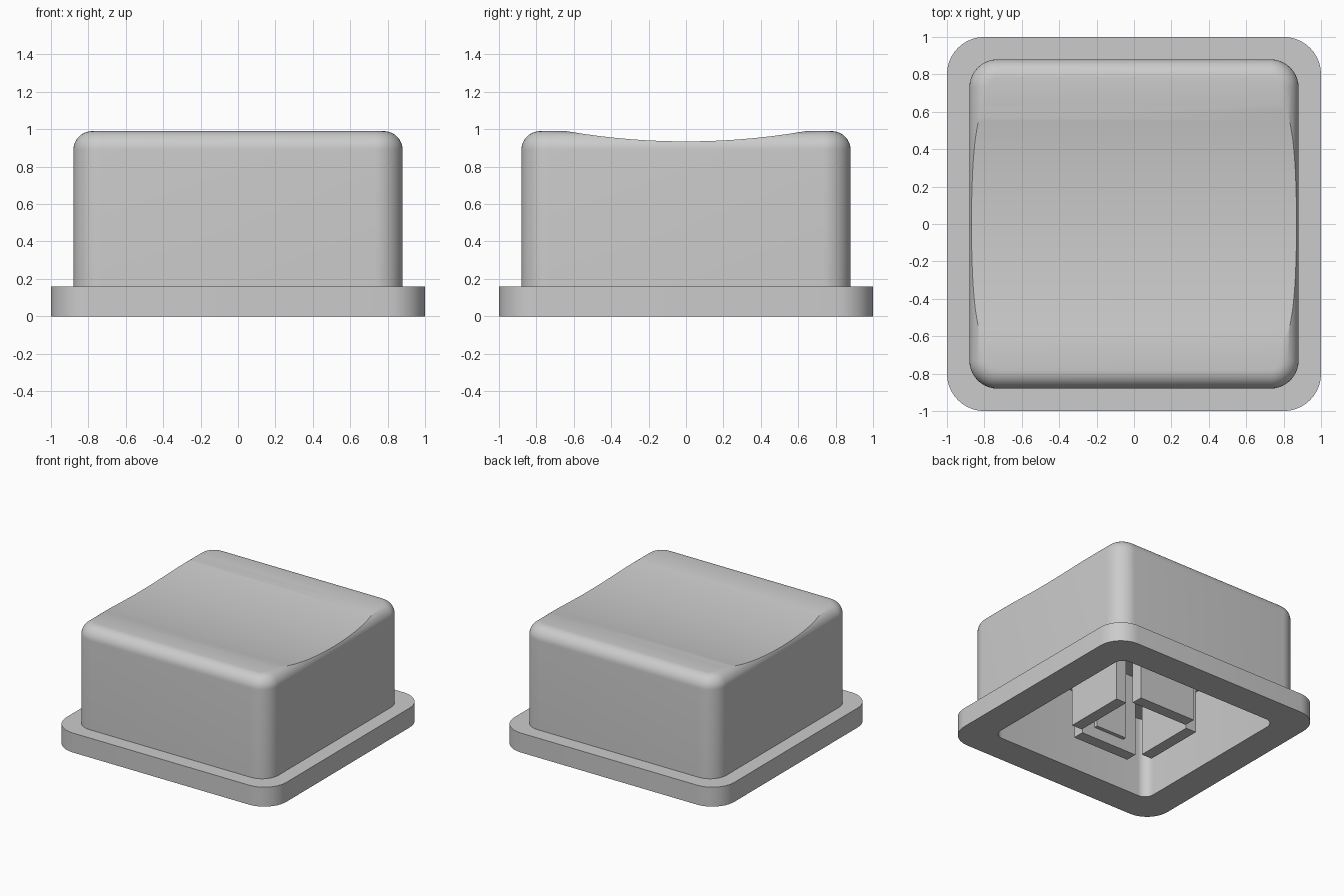
import bpy
import bmesh
import math
from mathutils import Matrix

default = bpy.data.objects.get("Cube")
if default:
    bpy.data.objects.remove(default, do_unlink=True)

# One plain grey plastic
grey = bpy.data.materials.new("grey_plastic")
grey.use_nodes = True
colour = (0.6, 0.6, 0.6, 1)
grey.diffuse_color = colour
grey.node_tree.nodes["Principled BSDF"].inputs["Base Color"].default_value = colour


def finish(name, bm):
    mesh = bpy.data.meshes.new(name)
    bmesh.ops.recalc_face_normals(bm, faces=bm.faces)
    bm.to_mesh(mesh)
    bm.free()
    mesh.materials.append(grey)
    obj = bpy.data.objects.new(name, mesh)
    bpy.context.scene.collection.objects.link(obj)
    return obj


def box(name, x0, x1, y0, y1, z0, z1, corner=0, top_round=0):
    """Box with optional rounded upright corners and rounded top rim."""
    bm = bmesh.new()
    centre = ((x0 + x1) / 2, (y0 + y1) / 2, (z0 + z1) / 2)
    size = Matrix.Diagonal((x1 - x0, y1 - y0, z1 - z0, 1))
    bmesh.ops.create_cube(bm, size=1, matrix=Matrix.Translation(centre) @ size)

    def at_top(e):
        return all(abs(v.co.z - z1) < 1e-4 for v in e.verts)

    if corner:
        upright = [e for e in bm.edges if abs(e.verts[0].co.z - e.verts[1].co.z) > 1e-4]
        bmesh.ops.bevel(bm, geom=upright, offset=corner, segments=10,
                        profile=0.5, affect='EDGES')
    if top_round:
        rim = [e for e in bm.edges if at_top(e)]
        bmesh.ops.bevel(bm, geom=rim, offset=top_round, segments=10,
                        profile=0.5, affect='EDGES')
    return finish(name, bm)


def square(name, half, z0, z1, corner, top_round=0):
    return box(name, -half, half, -half, half, z0, z1, corner, top_round)


def combine(obj, other, operation):
    """Bake a boolean and drop the helper."""
    mod = obj.modifiers.new(operation.lower(), 'BOOLEAN')
    mod.operation = operation
    mod.solver = 'EXACT'
    mod.object = other
    graph = bpy.context.evaluated_depsgraph_get()
    mesh = bpy.data.meshes.new_from_object(obj.evaluated_get(graph))
    obj.modifiers.clear()
    obj.data = mesh
    bpy.data.objects.remove(other, do_unlink=True)


# Cap body with rounded rim, standing on a flat flange
cap = square("cap_shell", 0.88, 0.05, 0.99, 0.15, 0.1)
combine(cap, square("flange", 1, 0, 0.16, 0.2), 'UNION')

# Hollow underside
ROOF = 0.67
combine(cap, square("cavity", 0.75, -0.2, ROOF, 0.08), 'DIFFERENCE')

# Shallow finger dish: a wide cylinder lying along x
radius, dish_bottom = 3.75, 0.935
bm = bmesh.new()
place = (Matrix.Translation((0, 0, dish_bottom + radius))
         @ Matrix.Rotation(math.pi / 2, 4, 'Y'))
bmesh.ops.create_cone(bm, cap_ends=True, segments=256, radius1=radius,
                      radius2=radius, depth=3, matrix=place)
combine(cap, finish("dish", bm), 'DIFFERENCE')

# Four mounting plates under the roof, with open corners between them
INNER, OUTER, HALF = 0.295, 0.39, 0.26
parts = [cap]
for name, s in (("left", 1), ("right", -1)):
    a, b = sorted((s * INNER, s * OUTER))
    parts.append(box(name + "_plate", a, b, -HALF, HALF, 0, ROOF + 0.02))
for name, s in (("back", 1), ("front", -1)):
    a, b = sorted((s * INNER, s * OUTER))
    parts.append(box(name + "_plate", -HALF, HALF, a, b, 0, ROOF + 0.02))
    # Small catch on the inner face
    a, b = sorted((s * (INNER - 0.03), s * (INNER + 0.01)))
    parts.append(box(name + "_catch", -0.14, 0.14, a, b, 0.09, ROOF + 0.01))

# Smooth the rounded parts, keep the edges crisp
bpy.ops.object.select_all(action='DESELECT')
for obj in parts:
    obj.select_set(True)
bpy.context.view_layer.objects.active = cap
bpy.ops.object.shade_smooth_by_angle(angle=math.radians(25))
